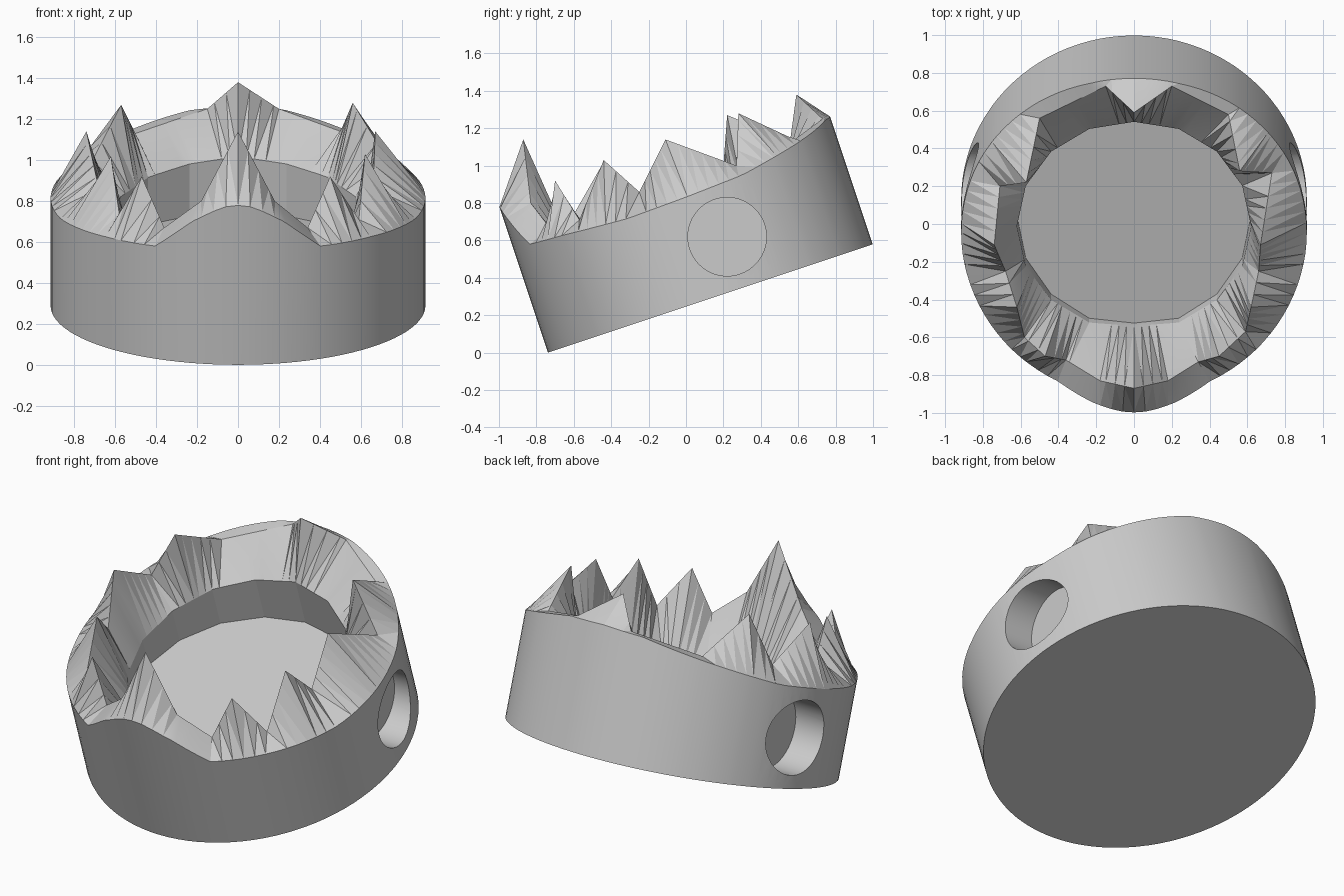
import bpy, bmesh, math
from mathutils import Vector, Matrix

if "Cube" in bpy.data.objects:
    bpy.data.objects.remove(bpy.data.objects["Cube"])

# Tilted frame of the drum
TILT = math.atan2(0.58, 1.74)
FRAME = Matrix.Translation((0, 0.13, 0.29)) @ Matrix.Rotation(TILT, 4, 'X')
RADIUS, FLOOR = 0.915, 0.27

grey = bpy.data.materials.new("plain_grey")
grey.use_nodes = True
grey.diffuse_color = (0.6, 0.6, 0.6, 1)
grey.node_tree.nodes["Principled BSDF"].inputs["Base Color"].default_value = (0.6, 0.6, 0.6, 1)


def azimuth(p):
    """Degrees round the drum, from the front towards +x."""
    return math.degrees(math.atan2(p.x, -p.y)) % 360


def polar(deg, r, z):
    a = math.radians(deg)
    return Vector((r * math.sin(a), -r * math.cos(a), z))


def sample(keys, deg):
    """Straight-line value between sorted (degrees, value) keys."""
    for (a, p), (b, q) in zip(keys, keys[1:]):
        if a <= deg <= b:
            t = (deg - a) / (b - a)
            return p * (1 - t) + q * t
    return keys[-1][1]


# Jagged crest: tips and valleys on each side, front to back
plus_side = [(.18, -.83, .80), (.34, -.73, .67), (.45, -.70, .92), (.59, -.57, .71),
             (.62, -.44, 1.03), (.66, -.25, .86), (.67, -.11, 1.14), (.73, .27, 1.0),
             (.56, .28, 1.28), (.50, .58, 1.14), (.2, .73, 1.25)]
minus_side = [(.18, -.83, .80), (.36, -.72, .67), (.47, -.70, .92), (.58, -.60, .74),
              (.62, -.44, 1.02), (.68, -.25, .86), (.74, -.11, 1.14), (.71, .2, 1.0),
              (.57, .22, 1.27), (.50, .56, 1.13), (.15, .73, 1.25)]
front_tip, back_tip = (0, -.87, 1.14), (0, .59, 1.38)
loop = [front_tip, *plus_side, back_tip] + [(-x, y, z) for x, y, z in reversed(minus_side)]
inverse = FRAME.inverted()
crest = [(azimuth(p), p) for p in (inverse @ Vector(c) for c in loop)]
crest.append((360, crest[0][1]))

# Wavy outer rim height and inner ledge height, mirrored left to right
rim = [(0, .82), (5, .81), (14, .73), (26, .58), (45, .57), (72, .545), (93, .555),
       (114, .572), (140, .64), (165, .71), (180, .72)]
ledge = [(0, .32), (40, .36), (90, .45), (140, .52), (180, .56)]

# Faceted bowl outline
sides = 16
bowl = [(i * 360 / sides, polar(i * 360 / sides, .62 if i % sides else .6, 0))
        for i in range(sides + 1)]

# Columns: even steps plus every exact corner
angles = {round(i * 3.75, 2) for i in range(96)}
corners = [a for a, _ in crest[:-1]]
angles = {a for a in angles if all(abs(a - c) > 1.2 for c in corners)} | set(corners)

bm = bmesh.new()
columns = []
for a in sorted(angles):
    half = min(a, 360 - a)
    inner = sample(bowl, a)
    up = Vector((0, 0, 1))
    points = [polar(a, RADIUS, 0), polar(a, RADIUS, sample(rim, half)), sample(crest, a),
              inner + up * sample(ledge, half), inner + up * FLOOR]
    columns.append([bm.verts.new(p) for p in points])

for left, right in zip(columns, columns[1:] + columns[:1]):
    for i in range(4):
        bm.faces.new((left[i], right[i], right[i + 1], left[i + 1]))
bm.faces.new([c[0] for c in reversed(columns)])
bm.faces.new([c[4] for c in columns])
bmesh.ops.triangulate(bm, faces=[f for f in bm.faces if len(f.verts) == 4])
bmesh.ops.recalc_face_normals(bm, faces=bm.faces)
mesh = bpy.data.meshes.new("jagged_bowl")
bm.to_mesh(mesh)
bm.free()
drum = bpy.data.objects.new("jagged_bowl", mesh)
bpy.context.collection.objects.link(drum)
drum.matrix_world = FRAME
mesh.materials.append(grey)
bpy.context.view_layer.objects.active = drum

# Round blind hole in each side
for name, side in (("left_hole", 1), ("right_hole", -1)):
    bpy.ops.mesh.primitive_cylinder_add(vertices=64, radius=.21, depth=.4,
                                        location=(side * .93, .22, .62),
                                        rotation=(0, math.pi / 2, 0))
    cutter = bpy.context.object
    cutter.name = name + "_cutter"
    cutter.hide_render = True
    cutter.data.materials.append(grey)
    bpy.context.view_layer.objects.active = drum
    cut = drum.modifiers.new(name, 'BOOLEAN')
    cut.operation, cut.solver, cut.object = 'DIFFERENCE', 'EXACT', cutter
    bpy.ops.object.modifier_apply(modifier=name)
    bpy.data.objects.remove(cutter)

# Smooth drum wall, crisp teeth
bpy.ops.object.select_all(action='DESELECT')
drum.select_set(True)
bpy.context.view_layer.objects.active = drum
bpy.ops.object.shade_smooth_by_angle(angle=math.radians(15))
